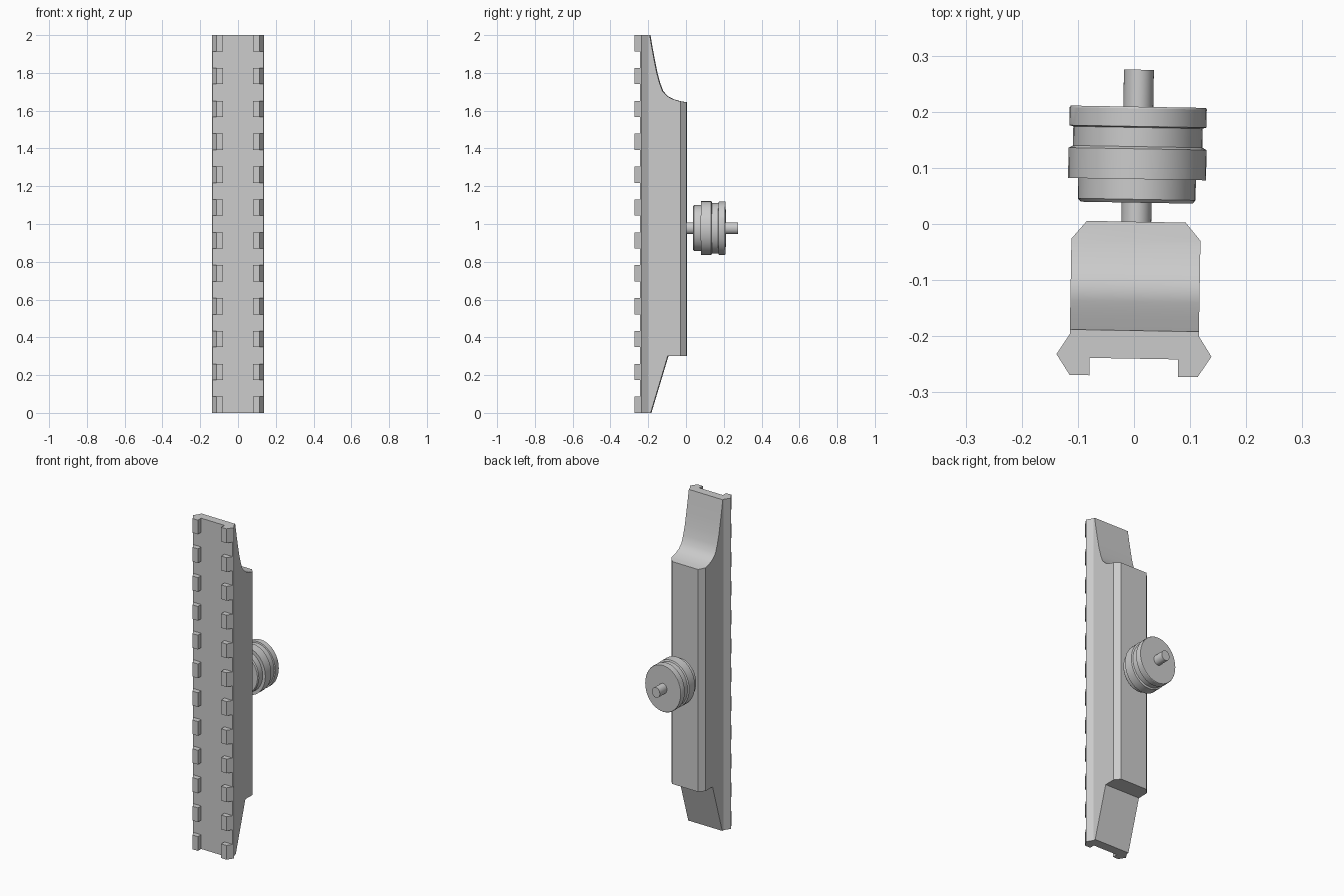
import bpy, bmesh, math
from mathutils import Matrix

if "Cube" in bpy.data.objects:
    bpy.data.objects.remove(bpy.data.objects["Cube"])

# Whole part is turned very slightly about the vertical axis
PLACE = Matrix.Translation((0.004, 0, 0)) @ Matrix.Rotation(math.radians(-1), 4, 'Z')


def finish(name, bm):
    bmesh.ops.recalc_face_normals(bm, faces=bm.faces)
    me = bpy.data.meshes.new(name)
    bm.to_mesh(me)
    bm.free()
    ob = bpy.data.objects.new(name, me)
    bpy.context.collection.objects.link(ob)
    return ob


def add_prism(bm, loop, step):
    """Close a prism between a loop of points and the same loop moved by step."""
    a = [bm.verts.new(p) for p in loop]
    b = [bm.verts.new([p[i] + step[i] for i in range(3)]) for p in loop]
    bm.faces.new(a)
    bm.faces.new(b[::-1])
    n = len(a)
    for i in range(n):
        j = (i + 1) % n
        bm.faces.new((a[i], a[j], b[j], b[i]))


def smooth(ob, angle):
    bpy.ops.object.select_all(action='DESELECT')
    ob.select_set(True)
    bpy.context.view_layer.objects.active = ob
    bpy.ops.object.shade_smooth_by_angle(angle=math.radians(angle))


# Rail body: dovetail cross-section run upwards
half = [(0.134, -0.24), (0.138, -0.234), (0.115, -0.198), (0.115, -0.028), (0.088, 0.004)]
section = half + [(-x, y) for x, y in reversed(half)]
bm = bmesh.new()
add_prism(bm, [(x, y, -0.05) for x, y in section], (0, 0, 2.1))
body = finish("rail_body", bm)

# Side outline that trims the body: scooped top, stepped and sloped bottom
outline = [(-0.30, 0), (-0.185, 0), (-0.095, 0.30), (0.02, 0.30), (0.02, 1.643),
           (0.0, 1.645), (-0.035, 1.651), (-0.07, 1.662), (-0.098, 1.677),
           (-0.122, 1.703), (-0.138, 1.745), (-0.153, 1.80), (-0.166, 1.865),
           (-0.178, 1.93), (-0.19, 2.0), (-0.30, 2.0)]
bm = bmesh.new()
add_prism(bm, [(-0.2, y, z) for y, z in outline], (0.4, 0, 0))
trim = finish("trim_outline", bm)
trim.hide_render = True
mod = body.modifiers.new("trim", 'BOOLEAN')
mod.operation = 'INTERSECT'
mod.solver = 'EXACT'
mod.object = trim
bpy.context.view_layer.objects.active = body
bpy.ops.object.modifier_apply(modifier=mod.name)
bpy.data.objects.remove(trim)
smooth(body, 25)

# Two rows of rail teeth
tooth = [(0.079, -0.236), (0.134, -0.236), (0.137, -0.236), (0.114, -0.271), (0.079, -0.271)]
bm = bmesh.new()
for i in range(12):
    for side in (-1, 1):
        z = i * (2 - 0.086) / 11
        add_prism(bm, [(side * x, y, z) for x, y in tooth], (0, 0, 0.086))
teeth = finish("rail_teeth", bm)

# Clamp knob with its screw: stepped profile (radius, y) turned about the y axis
profile = [(0, -0.01), (0.031, -0.01), (0.031, 0.038), (0.116, 0.038), (0.122, 0.044),
           (0.122, 0.080), (0.143, 0.080), (0.143, 0.134), (0.134, 0.138),
           (0.134, 0.172), (0.142, 0.174), (0.142, 0.206), (0.140, 0.209),
           (0.031, 0.209), (0.031, 0.275), (0, 0.275)]
bm = bmesh.new()
vs = [bm.verts.new((0, y, r)) for r, y in profile]
es = [bm.edges.new(p) for p in zip(vs, vs[1:])]
bmesh.ops.spin(bm, geom=vs + es, cent=(0, 0, 0), axis=(0, 1, 0),
               angle=math.tau, steps=40, use_duplicate=False)
bmesh.ops.remove_doubles(bm, verts=bm.verts, dist=1e-5)
# knob is a little narrower across than it is tall
bmesh.ops.scale(bm, vec=(0.86, 1, 1), verts=bm.verts)
bmesh.ops.translate(bm, vec=(0, 0, 0.978), verts=bm.verts)
knob = finish("clamp_knob", bm)
smooth(knob, 30)

for ob in (body, teeth, knob):
    ob.data.transform(PLACE)
